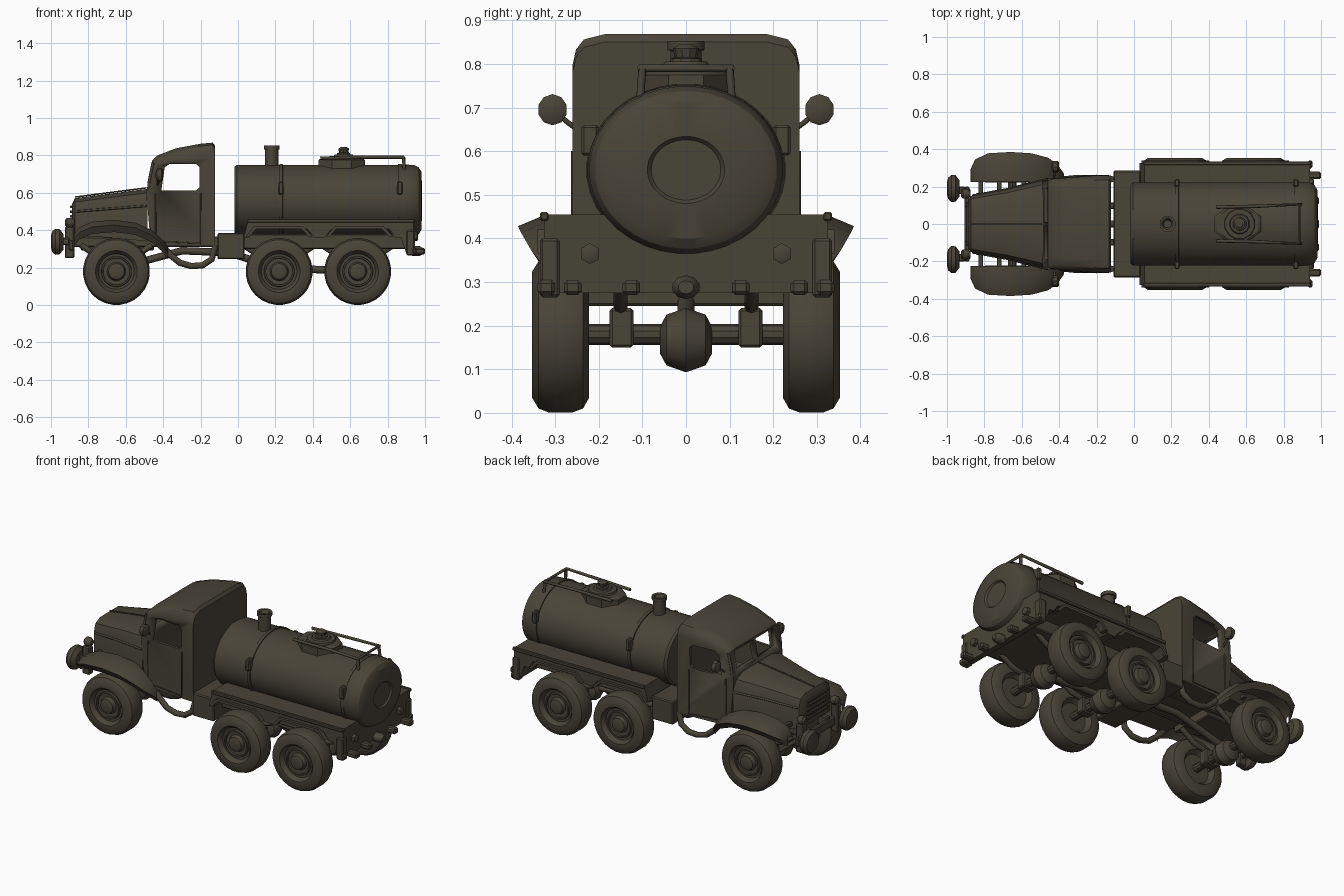
import bpy, bmesh, math
from mathutils import Vector

if "Cube" in bpy.data.objects:
    bpy.data.objects.remove(bpy.data.objects["Cube"])

mat = bpy.data.materials.new("dark olive paint")
mat.diffuse_color = (0.066, 0.058, 0.040, 1)
mat.use_nodes = True
mat.node_tree.nodes["Principled BSDF"].inputs["Base Color"].default_value = mat.diffuse_color


def finish(name, bm, mirror=False, angle=35):
    """Turn a bmesh into a named object, optionally mirrored across y = 0."""
    if mirror:
        d = bmesh.ops.duplicate(bm, geom=bm.verts[:] + bm.edges[:] + bm.faces[:])["geom"]
        for v in d:
            if isinstance(v, bmesh.types.BMVert):
                v.co.y *= -1
    bmesh.ops.recalc_face_normals(bm, faces=bm.faces)
    me = bpy.data.meshes.new(name)
    bm.to_mesh(me)
    bm.free()
    me.materials.append(mat)
    me.shade_smooth()
    me.set_sharp_from_angle(angle=math.radians(angle))
    ob = bpy.data.objects.new(name, me)
    bpy.context.collection.objects.link(ob)
    return ob


def loft(name, rings, mirror=False, angle=35):
    """Skin a list of closed rings and cap both ends."""
    bm = bmesh.new()
    vs = [[bm.verts.new(p) for p in r] for r in rings]
    n = len(vs[0])
    for a, b in zip(vs, vs[1:]):
        for i in range(n):
            j = (i + 1) % n
            bm.faces.new((a[i], a[j], b[j], b[i]))
    bm.faces.new(vs[0])
    bm.faces.new(vs[-1])
    return finish(name, bm, mirror, angle)


def lathe(name, axis, c, prof, n=24, squash=1.0, mirror=False, angle=35):
    """Revolve (offset, radius) pairs round an axis; squash scales the second radius."""
    rings = []
    for o, r in prof:
        ring = []
        for k in range(n):
            t = 2 * math.pi * (k + .5) / n
            u, w = r * math.cos(t), r * squash * math.sin(t)
            p = {"x": (o, u, w), "y": (u, o, w), "z": (u, w, o)}[axis]
            ring.append(Vector(c) + Vector(p))
        rings.append(ring)
    return loft(name, rings, mirror, angle)


def prism(name, pts, y0, y1, mirror=False):
    return loft(name, [[(x, y, z) for x, z in pts] for y in (y0, y1)], mirror)


def box(name, x0, x1, y0, y1, z0, z1, mirror=False, bevel=0.006):
    bm = bmesh.new()
    bmesh.ops.create_cube(bm, size=1)
    for v in bm.verts:
        v.co = ((x0 + x1) / 2 + v.co.x * (x1 - x0), (y0 + y1) / 2 + v.co.y * (y1 - y0),
                (z0 + z1) / 2 + v.co.z * (z1 - z0))
    if bevel:
        bmesh.ops.bevel(bm, geom=bm.edges[:], offset=bevel, segments=1, affect="EDGES")
    return finish(name, bm, mirror)


def tube(name, pts, r, mirror=False, cyclic=False):
    cu = bpy.data.curves.new(name, "CURVE")
    cu.dimensions = "3D"
    cu.bevel_depth, cu.bevel_resolution, cu.use_fill_caps = r, 2, True
    sp = cu.splines.new("POLY")
    sp.points.add(len(pts) - 1)
    for p, q in zip(sp.points, pts):
        p.co = (*q, 1)
    sp.use_cyclic_u = cyclic
    ob = bpy.data.objects.new(name, cu)
    bpy.context.collection.objects.link(ob)
    me = bpy.data.meshes.new_from_object(ob.evaluated_get(bpy.context.evaluated_depsgraph_get()))
    bm = bmesh.new()
    bm.from_mesh(me)
    bpy.data.objects.remove(ob)
    return finish(name, bm, mirror, 50)


def cut(ob, cutter):
    m = ob.modifiers.new("cut", "BOOLEAN")
    m.operation, m.solver, m.object = "DIFFERENCE", "EXACT", cutter
    me = bpy.data.meshes.new_from_object(ob.evaluated_get(bpy.context.evaluated_depsgraph_get()))
    ob.modifiers.clear()
    ob.data = me
    bpy.data.objects.remove(cutter)


# Cab: hollow shell with rounded roof, open side windows and split windscreen
def cab_solid(name, pts, hw):
    rings = []
    for f, d in ((-1, .07), (-.97, .035), (-.9, .012), (-.72, 0), (.72, 0), (.9, .012), (.97, .035), (1, .07)):
        rings.append([(x, f * hw * (1 - .3 * max(0, -.2 - x)),
                       z - d * min(1, max(0, (z - .72) / .13))) for x, z in pts])
    return loft(name, rings)


cab = cab_solid("cab", [(-.47, .36), (-.49, .6), (-.485, .62), (-.46, .77), (-.43, .80), (-.33, .838), (-.2, .862),
                        (-.135, .868), (-.122, .85), (-.122, .315), (-.42, .315)], .26)
cut(cab, cab_solid("inner", [(-.45, .37), (-.465, .6), (-.435, .765), (-.33, .815), (-.145, .843),
                             (-.145, .335), (-.41, .335)], .243))
cut(cab, prism("window", [(-.41, .612), (-.392, .735), (-.365, .755), (-.225, .755), (-.205, .735), (-.205, .63),
                          (-.222, .612)], -.5, .5))
for s in (-1, 1):
    a, b = sorted((s * .012, s * .19))
    cut(cab, box("pane", -.55, -.38, a, b, .645, .757, bevel=0))
box("seat", -.3, -.16, -.2, .2, .335, .48)
tube("door_seam", [(-.44, .257 * .94, .6), (-.44, .257 * .94, .34), (-.2, .2595, .33), (-.2, .2595, .6)], .004, True)
tube("windscreen_post", [(-.485, .225, .53), (-.475, .236, .66), (-.455, .238, .76)], .008, True)
tube("mirror_arm", [(-.43, .235, .64), (-.425, .27, .665), (-.42, .30, .69)], .006, True)
lathe("mirror", "x", (-.42, .306, .695), [(-.02, .015), (-.012, .032), (.012, .034), (.018, .025)], 10, 1.05, True)

# Hood, grille and nose
rings = []
for x, w, zb, zt in ((-.887, .125, .40, .545), (-.872, .15, .37, .575), (-.68, .185, .36, .60), (-.483, .235, .34, .625)):
    half = [(w, zb), (w, zt - .07), (w * .9, zt - .025), (w * .6, zt - .004)]
    rings.append([(x, y, z) for y, z in half] + [(x, -y, z) for y, z in reversed(half)])
loft("hood", rings)
for i in range(5):
    box(f"grille_bar_{i}", -.898, -.88, -.1, .1, .415 + .026 * i, .428 + .026 * i, bevel=.003)
tube("hood_seam", [(-.87, 0, .577), (-.68, 0, .602), (-.49, 0, .626)], .004)
tube("hood_side_trim", [(-.865, .152, .5), (-.68, .186, .515), (-.49, .234, .53)], .006, True)

# Front fenders: crowned thin sheets, then a looping step under the cab
rings = []
for x, yo, z in ((-.875, .29, .365), (-.85, .345, .40), (-.78, .378, .43), (-.66, .385, .44), (-.55, .378, .425),
                 (-.46, .355, .385), (-.41, .32, .34), (-.375, .27, .295)):
    yi = .225
    m = yi + (yo - yi) * .6
    rings.append([(x, yi, z + .01), (x, m, z + .015), (x, yo, z - .012), (x, yo - .025, z - .05),
                  (x, yo - .03, z - .03), (x, m, z), (x, yi, z - .008)])
loft("front_fender", rings, True, 45)
tube("step_loop", [(-.42, .235, .335), (-.36, .24, .265), (-.31, .245, .225), (-.25, .245, .208), (-.19, .245, .212),
                   (-.14, .245, .245), (-.12, .24, .32)], .017, True)
for i, x in enumerate((-.82, -.72, -.59, -.46)):
    box(f"fender_brace_{i}", x - .012, x + .012, .12, .24, .385, .41, True, .003)

# Front bumper, guards and lamps
box("front_bumper", -.905, -.88, -.2, .2, .29, .345)
box("bumper_guard", -.925, -.875, .15, .19, .25, .42, True)
box("lamp_bracket", -.945, -.9, .16, .2, .32, .36, True)
lathe("front_lamp", "x", (-.966, .19, .338), [(-.034, .03), (-.028, .058), (-.01, .074), (.012, .072), (.032, .045)],
      16, .96, True)
lathe("nose_lamp", "x", (-.905, .16, .44), [(-.02, .014), (-.01, .026), (.015, .026), (.03, .015)], 10, 1, True)

# Tank with domed rear end, straps, filler pipe, hatch and rail
TC, RY, SQ = (0, 0, .557), .222, .865
lathe("tank", "x", TC, [(-.02, RY * .95), (-.006, RY), (.86, RY), (.872, RY * 1.02), (.94, RY * 1.0), (.965, RY * .94),
                        (.98, RY * .82), (.984, RY * .4), (.974, RY * .36), (.974, .02)], 36, SQ, angle=30)
for i, x in enumerate((.23, .865)):
    lathe(f"tank_strap_{i}", "x", TC, [(x - .01, RY - .01), (x - .009, RY + .007), (x + .009, RY + .007),
                                       (x + .01, RY - .01)], 36, SQ)
    box(f"strap_buckle_{i}", x - .014, x + .014, .2, .24, .59, .66, True)
lathe("filler_pipe", "z", (.18, 0, 0), [(.73, .036), (.83, .036), (.832, .043), (.852, .043), (.85, .03), (.83, .02)], 16)
lathe("hatch_base", "z", (.555, 0, 0), [(.71, .135), (.775, .135), (.785, .12)], 8, .78)
lathe("hatch_lid", "z", (.565, 0, 0), [(.78, .085), (.795, .08), (.797, .055), (.805, .05)], 12)
lathe("hatch_knob", "z", (.565, 0, 0), [(.79, .04), (.812, .036), (.815, .026), (.835, .03), (.845, .016)], 10)
tube("tank_rail", [(.44, -.09, .785), (.66, -.095, .79), (.885, -.105, .79), (.885, .105, .79), (.66, .095, .79),
                   (.44, .09, .785)], .009)
tube("rail_leg", [(.885, .1, .79), (.89, .105, .72)], .009, True)

# Cargo bed with wheel arches and mudguard lips
prism("bed", [(.03, .36), (.055, .455), (.94, .455), (.935, .275), (.9, .275), (.87, .36), (.84, .36), (.81, .405),
              (.5, .405), (.46, .36), (.41, .36), (.37, .405), (.09, .405), (.06, .36)], -.325, .325)
for i, x in enumerate((.04, .47)):
    prism(f"mudguard_{i}", [(x, .365), (x + .045, .42), (x + .31, .42), (x + .36, .365), (x + .34, .365),
                            (x + .3, .405), (x + .055, .405), (x + .02, .365)], .3, .34, True)
box("bed_top_lip", .05, .945, .315, .335, .44, .46, True, .004)
box("tail_corner", .9, .945, .29, .335, .265, .4, True)
box("tool_box", -.11, .035, -.285, .285, .245, .385)

# Rear lights along the tail panel
lathe("tail_reflector", "x", (.94, .22, .365), [(-.01, .024), (.018, .024), (.022, .016)], 6, 1, True)
lathe("tow_hitch", "x", (.94, 0, .288), [(-.01, .032), (.03, .032), (.05, .018)], 10, .85)
for i, (y, x1) in enumerate(((.125, .99), (.26, 1.0), (.32, .955))):
    box(f"tail_lamp_{i}", .93, x1, y - .02, y + .02, .27, .305, True, .008)

# Chassis, axles, differentials, springs and drive shaft
box("chassis_rail", -.9, .92, .08, .115, .31, .365, True)
box("engine_pan", -.84, -.45, -.09, .09, .29, .38)
box("bed_subframe", .03, .92, -.2, .2, .3, .38)
for i, x in enumerate((-.65, .22, .64)):
    lathe(f"axle_{i}", "y", (x, 0, .18), [(-.3, .024), (.3, .024)], 10)
    lathe(f"differential_{i}", "y", (x, 0, .167), [(-.06, .03), (-.045, .058), (0, .074), (.045, .058), (.06, .03)], 14)
    box(f"spring_mount_{i}", x - .04, x + .04, .12, .175, .15, .24, True)
    tube(f"leaf_spring_{i}", [(x - .19, .15, .32), (x - .1, .15, .26), (x, .15, .235), (x + .1, .15, .26),
                              (x + .19, .15, .32)], .016, True)
tube("drive_shaft", [(-.63, 0, .2), (-.3, 0, .29), (-.05, 0, .28), (.2, 0, .2), (.62, 0, .18)], .02)
tube("steering_rod", [(-.72, -.23, .19), (-.72, .23, .19)], .011)

# Wheels: tyre, dished rim and hub in one revolved profile
for name, x in (("front_wheel", -.65), ("middle_wheel", .22), ("rear_wheel", .64)):
    lathe(name, "y", (x, 0, .179), [(.25, .02), (.25, .085), (.222, .105), (.222, .145), (.236, .17), (.26, .179),
                                    (.315, .179), (.338, .17), (.353, .145), (.352, .112), (.338, .1), (.325, .095),
                                    (.322, .05), (.345, .042), (.35, .03), (.35, .008)], 28, 1, True)
    lathe(name + "_rim_ring", "y", (x, 0, .179), [(.315, .07), (.336, .072), (.336, .08), (.315, .084)], 24, 1, True)
